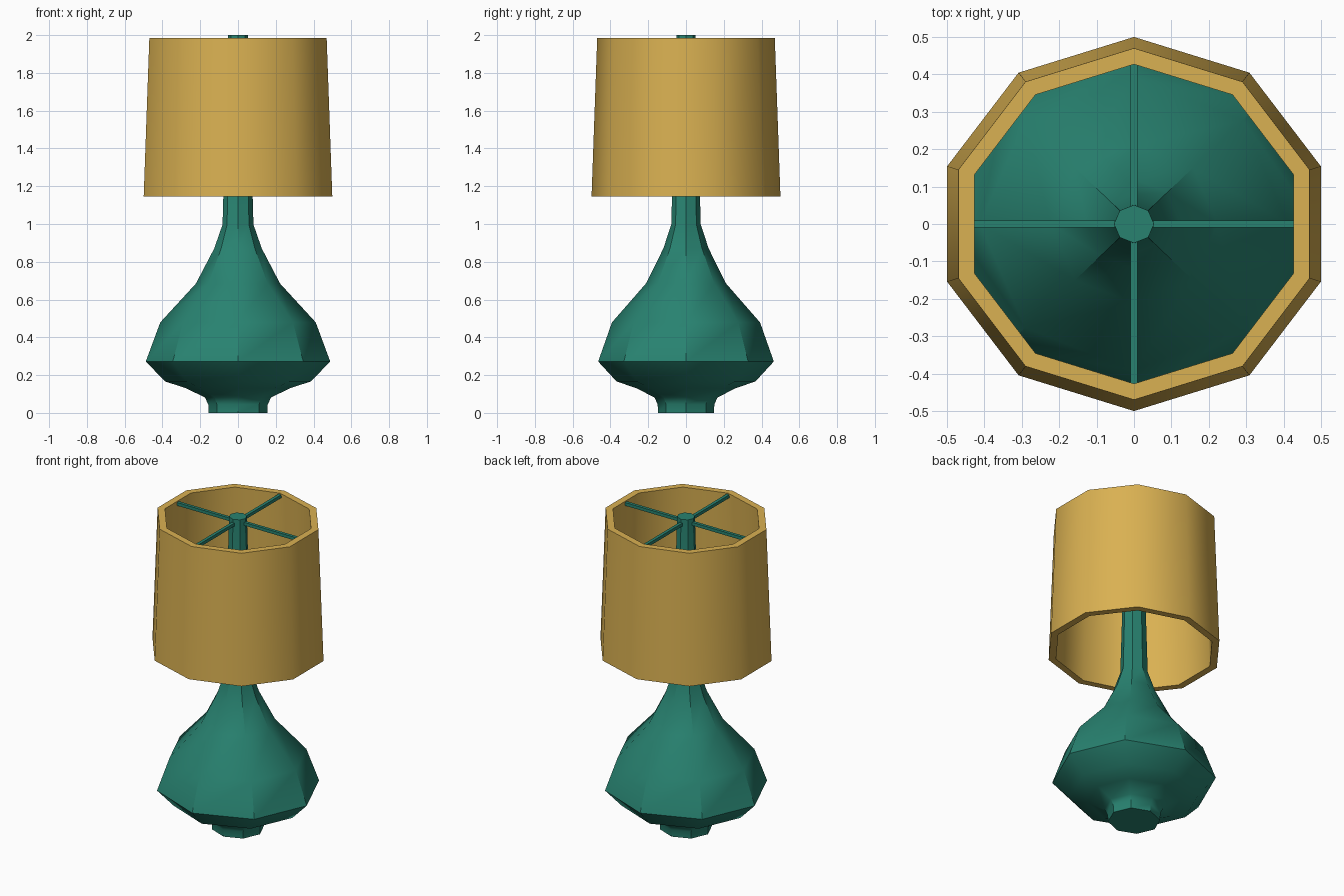
import bpy
import bmesh
from math import pi, sin, cos, radians

cube = bpy.data.objects.get("Cube")
if cube:
    bpy.data.objects.remove(cube, do_unlink=True)

STRETCH = 1.05  # the whole lamp is slightly wider in x than in y


def material(name, rgb):
    mat = bpy.data.materials.new(name)
    mat.use_nodes = True
    colour = (*rgb, 1)
    mat.diffuse_color = colour
    mat.node_tree.nodes["Principled BSDF"].inputs["Base Color"].default_value = colour
    return mat


def lathe(name, profile, sides, mat, closed=False):
    """Turn (radius, height) points about z; closed joins the profile to itself."""
    bm = bmesh.new()
    rings = []
    for r, z in profile:
        angles = [pi / 2 + 2 * pi * i / sides for i in range(sides)]
        rings.append([bm.verts.new((STRETCH * r * cos(a), r * sin(a), z)) for a in angles])
    pairs = list(zip(rings, rings[1:]))
    if closed:
        pairs.append((rings[-1], rings[0]))
    else:
        bm.faces.new(rings[0])
        bm.faces.new(rings[-1])
    for low, high in pairs:
        for i in range(sides):
            j = (i + 1) % sides
            bm.faces.new((low[i], low[j], high[j], high[i]))
    bmesh.ops.recalc_face_normals(bm, faces=bm.faces)
    return finish(bm, name, mat)


def finish(bm, name, mat):
    mesh = bpy.data.meshes.new(name)
    bm.to_mesh(mesh)
    bm.free()
    mesh.materials.append(mat)
    obj = bpy.data.objects.new(name, mesh)
    bpy.context.collection.objects.link(obj)
    bpy.ops.object.select_all(action="DESELECT")
    obj.select_set(True)
    bpy.context.view_layer.objects.active = obj
    bpy.ops.object.shade_smooth_by_angle(angle=radians(40))
    return obj


def bar(name, size, centre, mat):
    bm = bmesh.new()
    bmesh.ops.create_cube(bm, size=1)
    bmesh.ops.scale(bm, vec=size, verts=bm.verts)
    bmesh.ops.translate(bm, vec=centre, verts=bm.verts)
    return finish(bm, name, mat)


teal = material("teal glaze", (0.021, 0.223, 0.162))
gold = material("golden fabric", (0.70, 0.44, 0.084))

# Foot, belly, neck and pole in one turned piece
lathe("lamp_base", [
    (0.148, 0), (0.150, 0.045), (0.167, 0.082), (0.262, 0.13), (0.368, 0.167),
    (0.465, 0.272), (0.392, 0.479), (0.212, 0.685), (0.120, 0.87),
    (0.078, 0.997), (0.051, 2.0)], 8, teal)

# Open shade with a thick wall
lathe("lamp_shade", [
    (0.500, 1.145), (0.470, 1.985), (0.427, 1.985), (0.457, 1.145)],
    10, gold, closed=True)

# Four spokes holding the shade
REACH, THICK, HEIGHT = 0.435, 0.02, 1.968
for side, s in (("left", 1), ("right", -1)):
    bar(side + "_spoke", (REACH, THICK, THICK), (s * REACH / 2, 0, HEIGHT), teal)
for side, s in (("back", 1), ("front", -1)):
    bar(side + "_spoke", (THICK, REACH, THICK), (0, s * REACH / 2, HEIGHT), teal)
